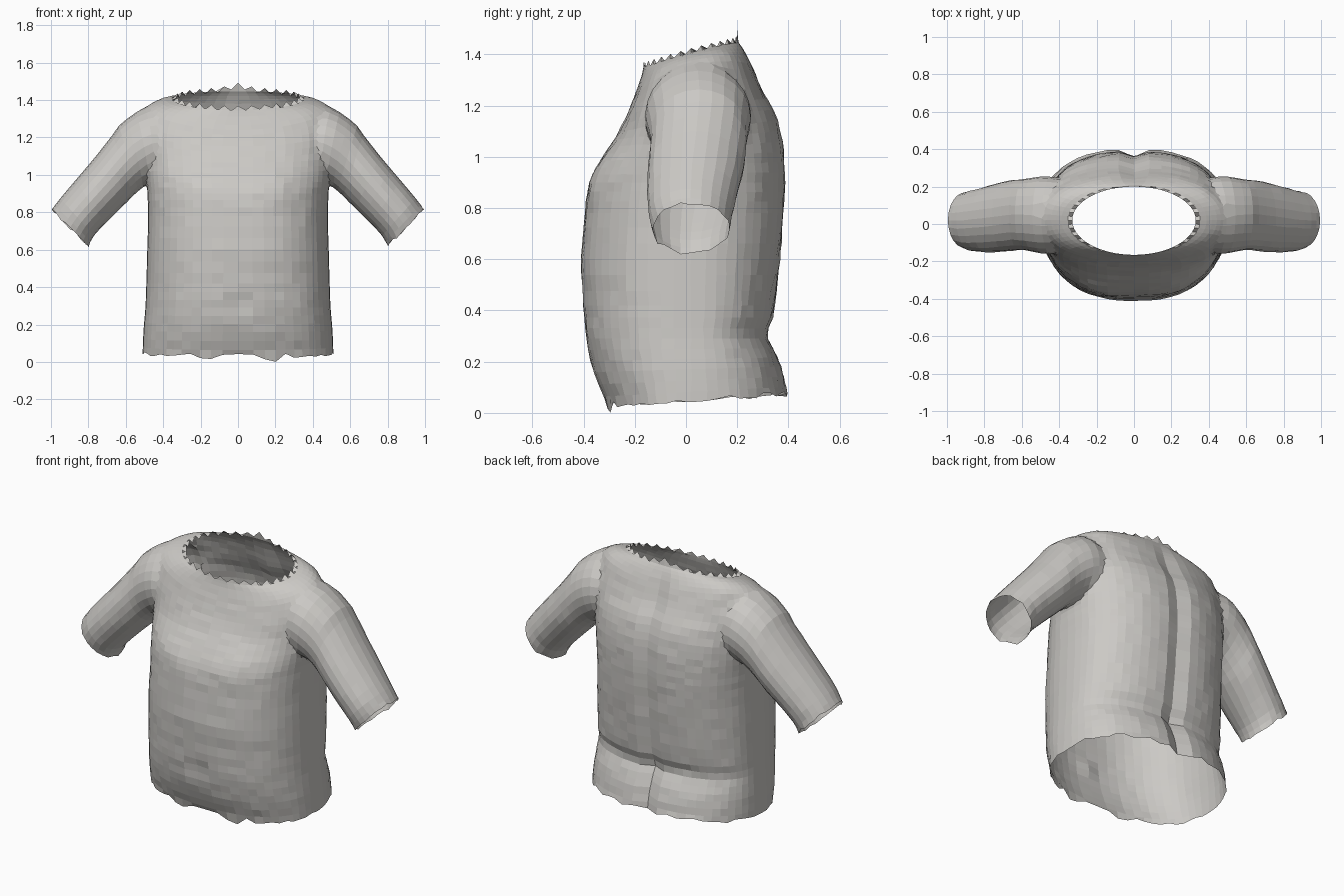
import bpy, bmesh, random
from math import cos, sin, pi, exp, copysign
from mathutils import Vector

random.seed(4)
if "Cube" in bpy.data.objects:
    bpy.data.objects.remove(bpy.data.objects["Cube"])

SEGS = 56
fabric = bpy.data.materials.new("warm light grey")
fabric.use_nodes = True
colour = (0.60, 0.585, 0.56, 1)
fabric.diffuse_color = colour
fabric.node_tree.nodes["Principled BSDF"].inputs["Base Color"].default_value = colour


def refine(rows, steps):
    """Catmull-Rom interpolation of section rows."""
    out = []
    for i in range(len(rows) - 1):
        quad = [rows[max(i - 1, 0)], rows[i], rows[i + 1], rows[min(i + 2, len(rows) - 1)]]
        for k in range(steps):
            t = k / steps
            out.append([b + 0.5 * t * (c - a + t * (2*a - 5*b + 4*c - d + t * (3*(b - c) + d - a)))
                        for a, b, c, d in zip(*quad)])
    return out + [list(rows[-1])]


def loft(bm, rings):
    """Skin closed rings and close both ends with fans; return the fan centres."""
    loops = [[bm.verts.new(p) for p in ring] for ring in rings]
    for a, b in zip(loops, loops[1:]):
        for i in range(len(a)):
            j = (i + 1) % len(a)
            bm.faces.new((a[i], a[j], b[j], b[i]))
    centres = []
    for loop in (loops[0], loops[-1]):
        mid = sum((v.co for v in loop), Vector()) / len(loop)
        centres.append(mid)
        hub = bm.verts.new(mid)
        for i in range(len(loop)):
            bm.faces.new((loop[i], loop[(i + 1) % len(loop)], hub))
    return centres


def finish(bm, name):
    bmesh.ops.recalc_face_normals(bm, faces=bm.faces)
    mesh = bpy.data.meshes.new(name)
    bm.to_mesh(mesh)
    bm.free()
    mesh.materials.append(fabric)
    obj = bpy.data.objects.new(name, mesh)
    bpy.context.collection.objects.link(obj)
    return obj


def power(v, n):
    return copysign(abs(v) ** (2 / n), v)


# Torso sections: height, tilt, shoulder lift, half width, front y, back y, squareness
torso_rows = [
    (.05, .06, 0, .51, -.31, .40, 2.4),
    (.17, .03, 0, .505, -.36, .375, 2.4),
    (.29, 0, 0, .495, -.39, .335, 2.4),
    (.42, 0, 0, .49, -.40, .35, 2.4),
    (.60, 0, 0, .485, -.41, .37, 2.4),
    (.78, 0, 0, .48, -.395, .385, 2.4),
    (.90, 0, 0, .485, -.375, .39, 2.4),
    (1.0, .05, 0, .495, -.335, .385, 2.4),
    (1.1, .12, 0, .50, -.28, .36, 2.4),
    (1.2, .20, .03, .51, -.235, .30, 2.4),
    (1.29, .25, .06, .49, -.20, .26, 2.3),
    (1.36, .27, .03, .42, -.175, .225, 2.2),
    (1.40, .27, .005, .33, -.165, .20, 2),
]
sections = refine(torso_rows, 3)
rings = []
for r, (z, tilt, lift, w, yf, yb, n) in enumerate(sections):
    ring = []
    for i in range(SEGS):
        a = 2 * pi * i / SEGS
        c, s = power(cos(a), n), power(sin(a), n)
        x = w * c
        y = 0.02 + s * ((yb - .02) if s > 0 else (.02 - yf))
        h = z + tilt * y + lift * c * c
        fade = min(1, max(0, (1.4 - z) / .2))
        if s > 0:   # spine groove, seat cleft and the fold above the seat
            y -= fade * .025 * exp(-(x / .05) ** 2) * (1.6 if z < .32 else 1)
            y -= .02 * exp(-((z - .31) / .03) ** 2) * s
        else:       # navel and chest
            y += .025 * exp(-(x / .02) ** 2 - ((h - .31) / .03) ** 2)
            y -= .012 * exp(-((abs(x) - .2) / .12) ** 2 - ((h - .93) / .1) ** 2)
        y += fade * random.uniform(-.003, .003)
        if r == 0:  # torn hem
            h += random.uniform(-.012, .012)
            if s < 0:
                h = max(.015, h) - .04 * exp(-((abs(x) - .18) / .03) ** 2)
                h = max(0, h)
        if r == len(sections) - 1:  # ragged neckline
            h += .014 * (-1) ** i
            h += .025 * exp(-(x / .06) ** 2) if s > 0 else 0
        ring.append((x, y, h))
    rings.append(ring)
bm = bmesh.new()
openings = loft(bm, rings)
shirt = finish(bm, "shirt")

# Sleeve sections: top x, top z, bottom x, bottom z, front y, back y
sleeve_rows = [
    (.34, 1.30, .34, 1.03, -.10, .20),
    (.48, 1.37, .42, .98, -.17, .265),
    (.60, 1.305, .50, .935, -.15, .25),
    (.67, 1.215, .56, .885, -.14, .24),
    (.76, 1.10, .63, .82, -.148, .225),
    (.87, .97, .71, .74, -.15, .20),
    (.95, .875, .77, .675, -.145, .18),
    (.995, .815, .80, .62, -.13, .17),
]
bm = bmesh.new()
sleeve_sections = refine(sleeve_rows, 2)
for side in (-1, 1):
    rings = []
    for r, (tx, tz, bx, bz, yf, yb) in enumerate(sleeve_sections):
        ring = []
        for i in range(24):
            a = 2 * pi * i / 24
            u = (1 + cos(a)) / 2
            y = (yf + yb) / 2 + (yb - yf) / 2 * sin(a)
            y += random.uniform(-.002, .002)
            z = bz + (tz - bz) * u
            if r == len(sleeve_sections) - 1:  # ragged cuff
                z += random.uniform(-.01, .01)
            ring.append((side * (bx + (tx - bx) * u), y, z))
        rings.append(ring)
    openings.append(loft(bm, rings)[1])
sleeves = finish(bm, "sleeves")

# Fuse the sleeves with the torso
union = shirt.modifiers.new("fuse", 'BOOLEAN')
union.operation = 'UNION'
union.solver = 'EXACT'
union.object = sleeves
bpy.context.view_layer.objects.active = shirt
bpy.ops.object.modifier_apply(modifier="fuse")
bpy.data.objects.remove(sleeves)

# Open hem, neck and cuffs, then soften the armhole seams
bm = bmesh.new()
bm.from_mesh(shirt.data)
hubs = [v for v in bm.verts if any((v.co - o).length < .001 for o in openings)]
bmesh.ops.delete(bm, geom=hubs, context='VERTS')
bmesh.ops.remove_doubles(bm, verts=bm.verts, dist=.006)
seam = [v for v in bm.verts if .40 < abs(v.co.x) < .62 and v.co.z > .88]
for _ in range(3):
    bmesh.ops.smooth_vert(bm, verts=seam, factor=.5, use_axis_x=True, use_axis_y=True, use_axis_z=True)
for f in bm.faces:
    f.smooth = False
bm.to_mesh(shirt.data)
bm.free()
